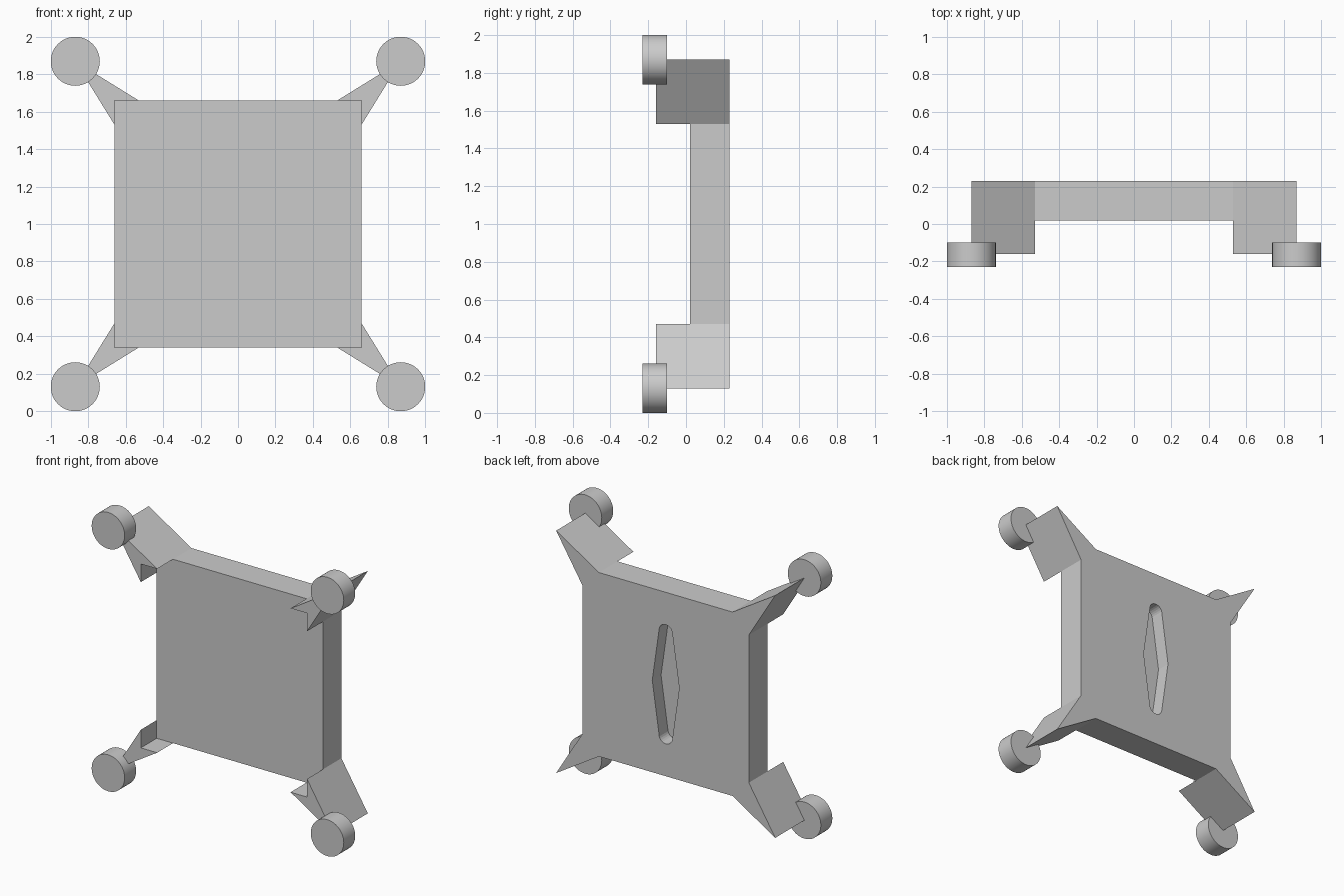
import bpy, bmesh, math
from mathutils import Vector

cube = bpy.data.objects.get("Cube")
if cube:
    bpy.data.objects.remove(cube, do_unlink=True)

grey = bpy.data.materials.new("plain grey")
grey.use_nodes = True
colour = (0.6, 0.6, 0.6, 1)
grey.diffuse_color = colour
grey.node_tree.nodes["Principled BSDF"].inputs["Base Color"].default_value = colour

MID = 1.0                      # height of the centre
BACK, FRONT, TOE = 0.23, 0.02, -0.16
HALF, ROOT, TIP = 0.66, 0.53, 0.87
WHEEL_R, WHEEL_W = 0.131, 0.13


def finish(bm, name):
    bmesh.ops.recalc_face_normals(bm, faces=bm.faces)
    mesh = bpy.data.meshes.new(name)
    bm.to_mesh(mesh)
    bm.free()
    obj = bpy.data.objects.new(name, mesh)
    bpy.context.collection.objects.link(obj)
    mesh.materials.append(grey)
    return obj


# Frame: square plate with four chevron legs growing from its corners
bm = bmesh.new()
square, chevrons = [], []
for i in range(4):
    turn = math.pi / 2 * i

    def corner(a, b):
        x = a * math.cos(turn) - b * math.sin(turn)
        z = a * math.sin(turn) + b * math.cos(turn)
        return bm.verts.new((x, FRONT, MID + z))

    low, tip = corner(HALF, ROOT), corner(TIP, TIP)
    high, inner = corner(ROOT, HALF), corner(HALF, HALF)
    square += [low, inner, high]
    chevrons.append(bm.faces.new((low, tip, high, inner)))
bm.faces.new(square)
plate = bmesh.ops.extrude_face_region(bm, geom=bm.faces[:], use_keep_orig=True)
for v in [g for g in plate["geom"] if isinstance(g, bmesh.types.BMVert)]:
    v.co.y = BACK
legs = bmesh.ops.extrude_discrete_faces(bm, faces=chevrons)
for f in legs["faces"]:
    for v in f.verts:
        v.co.y = TOE
bmesh.ops.remove_doubles(bm, verts=bm.verts, dist=0.0001)
bmesh.ops.recalc_face_normals(bm, faces=bm.faces)
bmesh.ops.dissolve_limit(bm, angle_limit=math.radians(1),
                         verts=bm.verts, edges=bm.edges)
frame = finish(bm, "frame_with_legs")

# Hanging slot in the back: wide at the middle, rounded at both ends
bm = bmesh.new()
END_R, END_Z, WIDE, DEPTH = 0.053, 0.375, 0.107, 0.1
outline = []
for side in (1, -1):
    outline.append((side * WIDE, 0))
    for k in range(13):
        a = math.pi * k / 12
        outline.append((side * END_R * math.cos(a),
                        side * (END_Z + END_R * math.sin(a))))
face = bm.faces.new([bm.verts.new((x, BACK - DEPTH, MID + z)) for x, z in outline])
ext = bmesh.ops.extrude_face_region(bm, geom=[face], use_keep_orig=True)
for v in [g for g in ext["geom"] if isinstance(g, bmesh.types.BMVert)]:
    v.co.y = BACK + 0.1
cutter = finish(bm, "slot_cutter")
cutter.hide_render = True
cutter.hide_viewport = True
cut = frame.modifiers.new("slot", 'BOOLEAN')
cut.operation = 'DIFFERENCE'
cut.solver = 'EXACT'
cut.object = cutter

# Apply the cut, then drop the cutter
bpy.context.view_layer.update()
cut_mesh = bpy.data.meshes.new_from_object(
    frame.evaluated_get(bpy.context.evaluated_depsgraph_get()))
frame.modifiers.clear()
frame.data = cut_mesh
bpy.data.objects.remove(cutter, do_unlink=True)

# Round feet at the leg tips
for sx, side in ((1, "left"), (-1, "right")):
    for sz, level in ((1, "upper"), (-1, "lower")):
        bpy.ops.mesh.primitive_cylinder_add(
            vertices=48, radius=WHEEL_R, depth=WHEEL_W,
            location=(sx * TIP, -0.165, MID + sz * TIP),
            rotation=(math.pi / 2, 0, 0))
        foot = bpy.context.object
        foot.name = f"{level}_{side}_round_foot"
        foot.data.materials.append(grey)
        bpy.ops.object.shade_smooth_by_angle()
